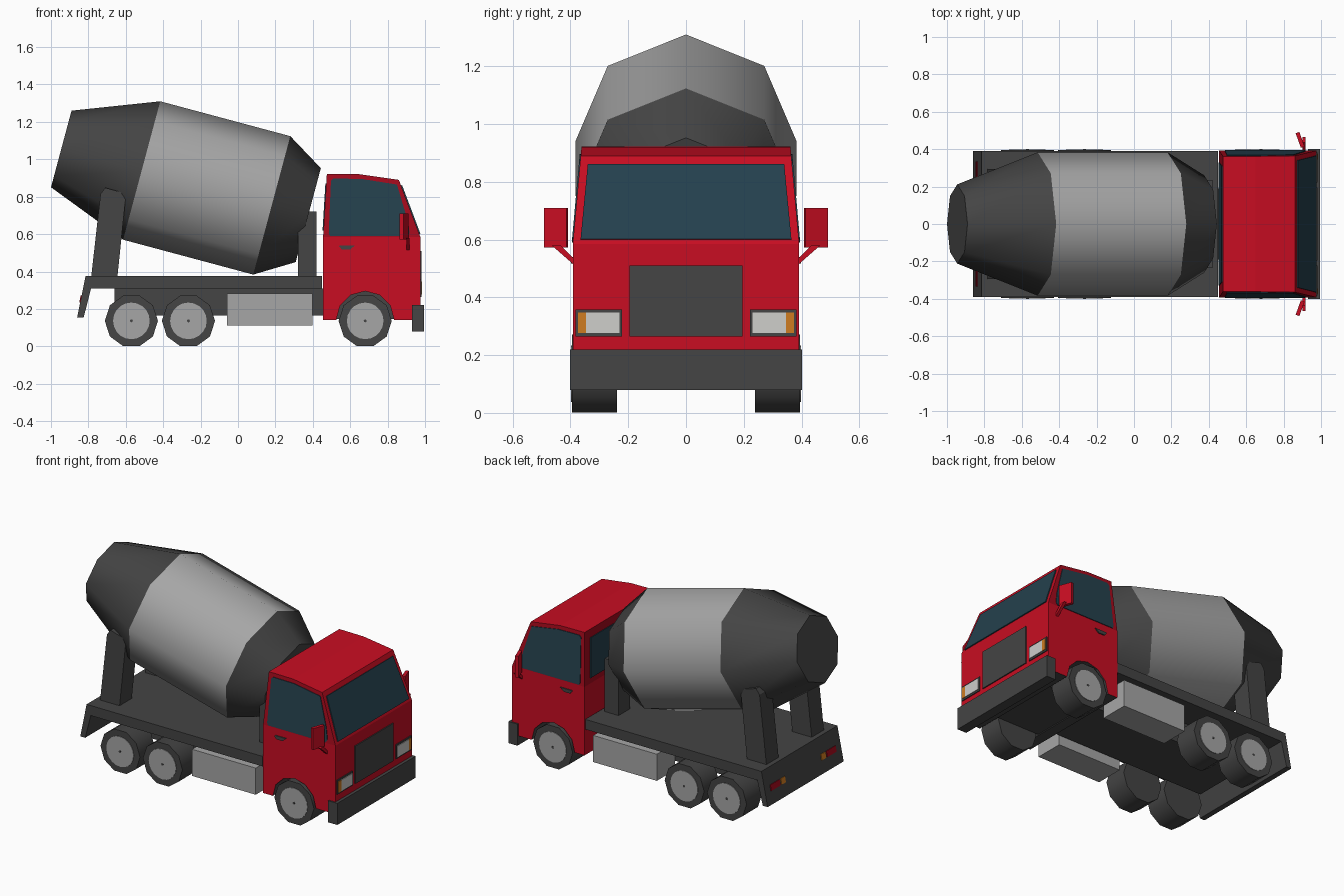
import bpy, bmesh
from math import radians, sin, cos, pi
from mathutils import Matrix, Vector

cube = bpy.data.objects.get("Cube")
if cube:
    bpy.data.objects.remove(cube, do_unlink=True)


def material(name, r, g, b):
    m = bpy.data.materials.new(name)
    m.use_nodes = True
    m.diffuse_color = (r, g, b, 1)
    m.node_tree.nodes["Principled BSDF"].inputs["Base Color"].default_value = (r, g, b, 1)
    return m


RED = material("cab red", 0.58, 0.004, 0.016)
DARK_RED = material("dark red", 0.38, 0.003, 0.012)
DARK = material("dark grey", 0.058, 0.058, 0.058)
LIGHT = material("light grey", 0.38, 0.38, 0.38)
GLASS = material("window teal", 0.018, 0.052, 0.075)
LENS = material("lamp white", 0.62, 0.62, 0.6)
ORANGE = material("indicator orange", 0.62, 0.2, 0.015)


def finish(name, bm, *mats, smooth=False):
    bmesh.ops.recalc_face_normals(bm, faces=bm.faces)
    if smooth:
        for f in bm.faces:
            f.smooth = True
        for e in bm.edges:
            e.smooth = e.calc_face_angle(pi) < radians(50)
    me = bpy.data.meshes.new(name)
    bm.to_mesh(me)
    bm.free()
    for m in mats:
        me.materials.append(m)
    ob = bpy.data.objects.new(name, me)
    bpy.context.collection.objects.link(ob)
    return ob


def prism(name, pts, vec, *mats):
    """Sweep a flat outline along a vector."""
    bm = bmesh.new()
    base = bm.faces.new([bm.verts.new(p) for p in pts])
    swept = bmesh.ops.extrude_face_region(bm, geom=[base], use_keep_orig=True)["geom"]
    bmesh.ops.translate(bm, vec=vec, verts=[v for v in swept if isinstance(v, bmesh.types.BMVert)])
    return finish(name, bm, *mats)


def box(name, x0, x1, y0, y1, z0, z1, mat):
    return prism(name, [(x0, y0, z0), (x1, y0, z0), (x1, y1, z0), (x0, y1, z0)], (0, 0, z1 - z0), mat)


def side_prism(name, outline, y0, y1, *mats):
    return prism(name, [(x, y0, z) for x, z in outline], (0, y1 - y0, 0), *mats)


def cone(name, sides, r1, r2, depth, matrix, mat, keep=(True, True)):
    """Tapered tube; keep says which end caps stay."""
    bm = bmesh.new()
    bmesh.ops.create_cone(bm, cap_ends=True, segments=sides, radius1=r1, radius2=r2, depth=depth)
    drop = [f for f in bm.faces if len(f.verts) > 4 and not keep[f.calc_center_median().z > 0]]
    bmesh.ops.delete(bm, geom=drop, context="FACES")
    bm.transform(matrix)
    return finish(name, bm, mat, smooth=True)


# Tilted mixing drum in three sections
AXIS = Vector((cos(radians(15)), 0, -sin(radians(15))))
ORIGIN = Vector((-0.515, 0, 0.94))
for name, t0, t1, r0, r1, mat, keep in (
        ("drum_rear", -0.445, 0, 0.212, 0.383, DARK, (True, False)),
        ("drum_body", 0, 0.72, 0.383, 0.383, LIGHT, (False, False)),
        ("drum_front", 0.72, 0.922, 0.383, 0.26, DARK, (False, True))):
    place = Matrix.Translation(ORIGIN + AXIS * (t0 + t1) / 2) @ Matrix.Rotation(radians(105), 4, "Y")
    cone(name, 8, r0, r1, t1 - t0, place, mat, keep)

# Chassis
box("deck", -0.8, 0.45, -0.39, 0.39, 0.31, 0.375, DARK)
box("chassis_beam", -0.66, 0.47, -0.19, 0.19, 0.165, 0.31, DARK)
side_prism("tail_panel", [(-0.815, 0.375), (-0.86, 0.155), (-0.825, 0.155), (-0.785, 0.312), (-0.78, 0.375)],
           -0.39, 0.39, DARK)
box("cab_floor", 0.455, 0.94, -0.235, 0.235, 0.145, 0.32, DARK)
box("bumper", 0.93, 0.995, -0.402, 0.402, 0.08, 0.22, DARK)


# Cab shell: lower body with wheel arches, tapered upper body
def half_width(z):
    return 0.392 - max(0, z - 0.585) * 0.09


def front_x(z):
    return 0.975 - max(0, z - 0.585) * 0.377


arch = [(0.68 + 0.155 * cos(a * pi / 6), 0.14 + 0.155 * sin(a * pi / 6)) for a in range(7)]
body = [(0.455, 0.585), (0.975, 0.585), (0.975, 0.14)] + arch + [(0.455, 0.14)]
lower = side_prism("cab_lower", body, -0.392, 0.392, RED, DARK)
for p in lower.data.polygons:
    if all(lower.data.vertices[i].co.z < 0.3 for i in p.vertices):
        p.material_index = 1

profile = [(0.455, 0.585), (0.975, 0.585), (0.86, 0.89), (0.65, 0.92), (0.475, 0.922)]
bm = bmesh.new()
sides = [[bm.verts.new((x, s * half_width(z), z)) for x, z in profile] for s in (-1, 1)]
for ring in sides:
    bm.faces.new(ring)
for i in range(len(profile)):
    j = (i + 1) % len(profile)
    if i:
        bm.faces.new((sides[0][i], sides[0][j], sides[1][j], sides[1][i]))
upper = finish("cab_upper", bm, RED, DARK_RED)
for p in upper.data.polygons:
    if abs(p.normal.y) > 0.5 or p.normal.x < -0.5:
        p.material_index = 1

# Windscreen and rear window
prism("windscreen", [(front_x(z), y, z) for y, z in ((-0.365, 0.6), (0.365, 0.6), (0.34, 0.86), (-0.34, 0.86))],
      (0.006, 0, 0.002), GLASS)
prism("rear_window", [(0.455 + (z - 0.585) * 0.06, y, z) for y, z in
                      ((-0.33, 0.62), (0.33, 0.62), (0.31, 0.87), (-0.31, 0.87))], (-0.005, 0, 0), GLASS)
box("grille", 0.975, 0.982, -0.195, 0.195, 0.265, 0.51, DARK)

WINDOW = [(0.485, 0.605), (0.492, 0.59), (0.905, 0.59), (0.918, 0.605), (0.905, 0.68),
          (0.85, 0.865), (0.66, 0.895), (0.51, 0.897), (0.497, 0.885)]


def wheel(name, x, s):
    turn = Matrix.Rotation(pi / 2, 4, "X") @ Matrix.Rotation(pi / 2, 4, "Z")
    for part, n, r, y, d, mat in (("tyre", 10, 0.142, 0.317, 0.155, DARK), ("hub", 20, 0.098, 0.395, 0.006, LIGHT),
                                  ("axle_cap", 8, 0.008, 0.398, 0.004, DARK)):
        cone(f"{name}_{part}", n, r, r, d, Matrix.Translation((x, s * y, 0.136)) @ turn, mat)


# Parts repeated on both sides
for side, s in (("left", 1), ("right", -1)):
    def part(name):
        return f"{name}_{side}"

    for axle, x in (("front", 0.68), ("middle", -0.265), ("rear", -0.57)):
        wheel(part(axle + "_wheel"), x, s)

    box(part("side_tank"), -0.06, 0.397, s * 0.2, s * 0.385, 0.11, 0.283, LIGHT)

    # Drum supports
    side_prism(part("rear_support"), [(-0.785, 0.37), (-0.645, 0.37), (-0.6, 0.8), (-0.61, 0.82), (-0.71, 0.848),
                                      (-0.735, 0.815)], s * 0.17, s * 0.295, DARK)
    box(part("front_support"), 0.32, 0.42, s * 0.12, s * 0.235, 0.37, 0.72, DARK)

    # Side glass and door handle
    prism(part("side_window"), [(x, s * half_width(z), z) for x, z in WINDOW], (0, s * 0.004, 0), GLASS)
    side_prism(part("door_handle"), [(0.54, 0.535), (0.555, 0.518), (0.6, 0.518), (0.625, 0.54), (0.545, 0.54)],
               s * 0.392, s * 0.399, DARK)

    # Headlamp
    box(part("headlamp_frame"), 0.975, 0.981, s * 0.222, s * 0.382, 0.265, 0.358, DARK)
    box(part("headlamp_lens"), 0.976, 0.985, s * 0.23, s * 0.346, 0.276, 0.347, LENS)
    box(part("indicator"), 0.976, 0.985, s * 0.346, s * 0.374, 0.276, 0.347, ORANGE)

    # Mirror on its arm
    prism(part("mirror"), [(x, s * y, 0.572) for x, y in ((0.892, 0.408), (0.912, 0.414), (0.884, 0.492),
                                                          (0.864, 0.486))], (0, 0, 0.138), RED)
    prism(part("mirror_arm"), [(0.9, s * y, z) for y, z in ((0.385, 0.51), (0.385, 0.532), (0.435, 0.58),
                                                            (0.465, 0.58))], (0.018, 0, 0), RED)

    # Tail lamps lying on the sloping panel
    for lamp, y0, y1, mat in (("tail_lamp", 0.24, 0.335, DARK_RED), ("tail_indicator", 0.185, 0.228, ORANGE)):
        prism(part(lamp), [(-0.815 - (0.375 - z) * 0.2045, s * y, z) for y, z in
                           ((y0, 0.235), (y1, 0.235), (y1, 0.272), (y0, 0.272))], (-0.005, 0, 0.001), mat)
